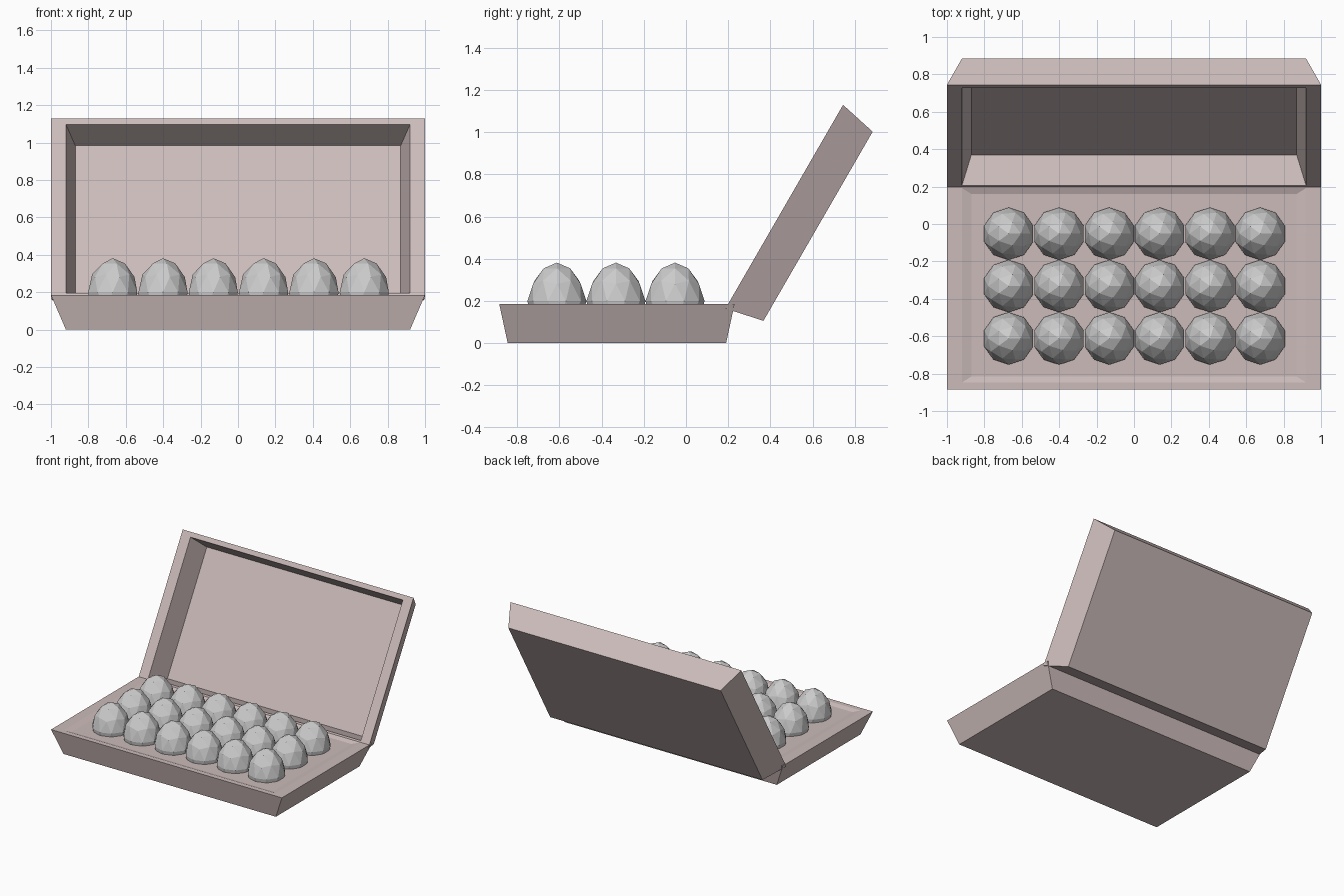
import bpy, bmesh, math
from mathutils import Vector

if "Cube" in bpy.data.objects:
    bpy.data.objects.remove(bpy.data.objects["Cube"])

LENGTH, DEPTH = 1.115, 0.185

card = bpy.data.materials.new("cardboard")
card.diffuse_color = (0.6, 0.5, 0.49, 1)
card.use_nodes = True
card.node_tree.nodes["Principled BSDF"].inputs["Base Color"].default_value = card.diffuse_color


def make_half(name, origin, angle, depth_sign, cavity):
    """Tapered carton half: rings run from outer base, over the rim, to the cavity floor."""
    along = Vector((0, math.cos(angle), math.sin(angle)))
    down = Vector((0, math.sin(angle), -math.cos(angle))) * depth_sign
    # half width, inset along the length, depth below the opening
    rings = [(0.92, 0.04, DEPTH), (1.0, 0.0, 0.0), (0.92, 0.037, 0.0), (0.87, 0.07, cavity)]
    bm = bmesh.new()
    loops = []
    for w, inset, d in rings:
        corners = [(-w, inset), (w, inset), (w, LENGTH - inset), (-w, LENGTH - inset)]
        loops.append([bm.verts.new(origin + Vector((x, 0, 0)) + along * s + down * d)
                      for x, s in corners])
    for a, b in zip(loops, loops[1:]):
        for i in range(4):
            j = (i + 1) % 4
            bm.faces.new((a[i], a[j], b[j], b[i]))
    bm.faces.new(loops[0][::-1])
    bm.faces.new(loops[-1])
    bmesh.ops.recalc_face_normals(bm, faces=bm.faces)
    me = bpy.data.meshes.new(name)
    bm.to_mesh(me)
    bm.free()
    me.materials.append(card)
    ob = bpy.data.objects.new(name, me)
    bpy.context.collection.objects.link(ob)
    return ob


# Tray lies flat with a shallow recess, lid is the same shell opened to 60 degrees
make_half("tray", Vector((0, -0.885, 0.185)), 0, 1, 0.012)
make_half("lid", Vector((0, 0.187, 0.164)), math.radians(60), 1, 0.17)

# One low-poly egg, narrower toward the top, shared by all positions
bm = bmesh.new()
bmesh.ops.create_icosphere(bm, subdivisions=2, radius=1)
for v in bm.verts:
    taper = 1 - 0.12 * max(v.co.z, 0)
    v.co = Vector((v.co.x * 0.138 * taper, v.co.y * 0.14 * taper, v.co.z * 0.182))
egg_mesh = bpy.data.meshes.new("egg")
bm.to_mesh(egg_mesh)
bm.free()

# Three rows of six eggs
for row in range(3):
    for col in range(6):
        egg = bpy.data.objects.new(f"egg_{row + 1}_{col + 1}", egg_mesh)
        egg.location = (-0.67 + 0.269 * col, -0.612 + 0.28 * row, 0.2)
        bpy.context.collection.objects.link(egg)
